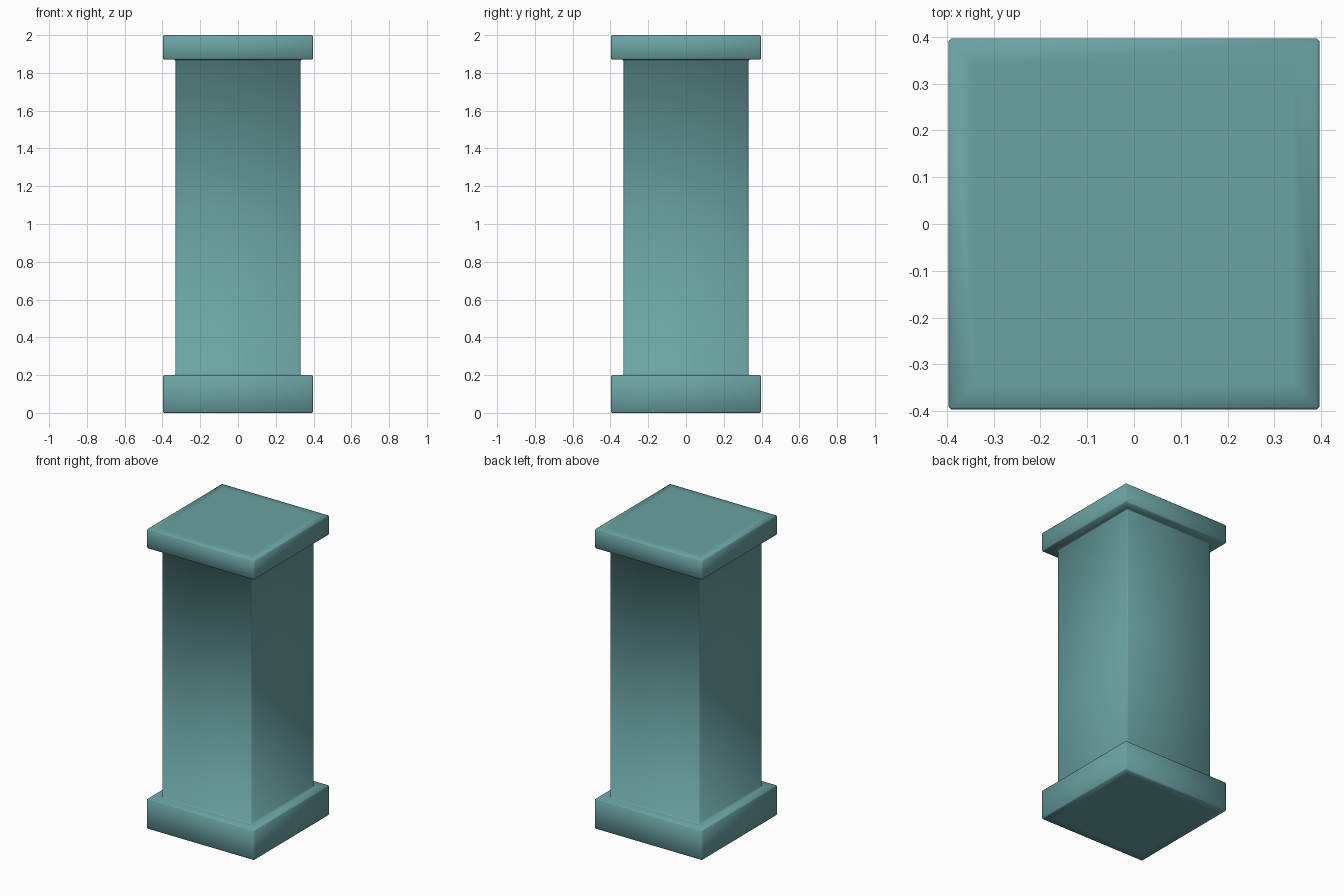
import bpy, bmesh, math

if "Cube" in bpy.data.objects:
    bpy.data.objects.remove(bpy.data.objects["Cube"])

stone = bpy.data.materials.new("muted teal")
stone.diffuse_color = (0.147, 0.365, 0.365, 1)
stone.use_nodes = True
stone.node_tree.nodes["Principled BSDF"].inputs["Base Color"].default_value = stone.diffuse_color

# Square rings (half width, height) from the underside up to the top
rings = [(0.34, 0), (0.397, 0), (0.397, 0.2), (0.33, 0.2),
         (0.33, 1.87), (0.397, 1.87), (0.397, 2), (0.34, 2)]

bm = bmesh.new()
loops = [[bm.verts.new((sx * h, sy * h, z))
          for sx, sy in ((-1, -1), (1, -1), (1, 1), (-1, 1))] for h, z in rings]
for a, b in zip(loops, loops[1:]):
    for i in range(4):
        j = (i + 1) % 4
        bm.faces.new((a[i], a[j], b[j], b[i]))
bm.faces.new(loops[0][::-1])
bm.faces.new(loops[-1])
bmesh.ops.recalc_face_normals(bm, faces=bm.faces[:])

# Fine bevel on every hard edge
hard = [e for e in bm.edges if e.calc_face_angle(0) > math.radians(40)]
bmesh.ops.bevel(bm, geom=hard, offset=0.006, segments=1, profile=0.5,
                affect='EDGES', clamp_overlap=True)
for f in bm.faces:
    f.smooth = True

# Pillar: plinth, shaft and cap in one continuous surface
mesh = bpy.data.meshes.new("pillar")
bm.to_mesh(mesh)
bm.free()
mesh.materials.append(stone)
pillar = bpy.data.objects.new("pillar", mesh)
bpy.context.collection.objects.link(pillar)
